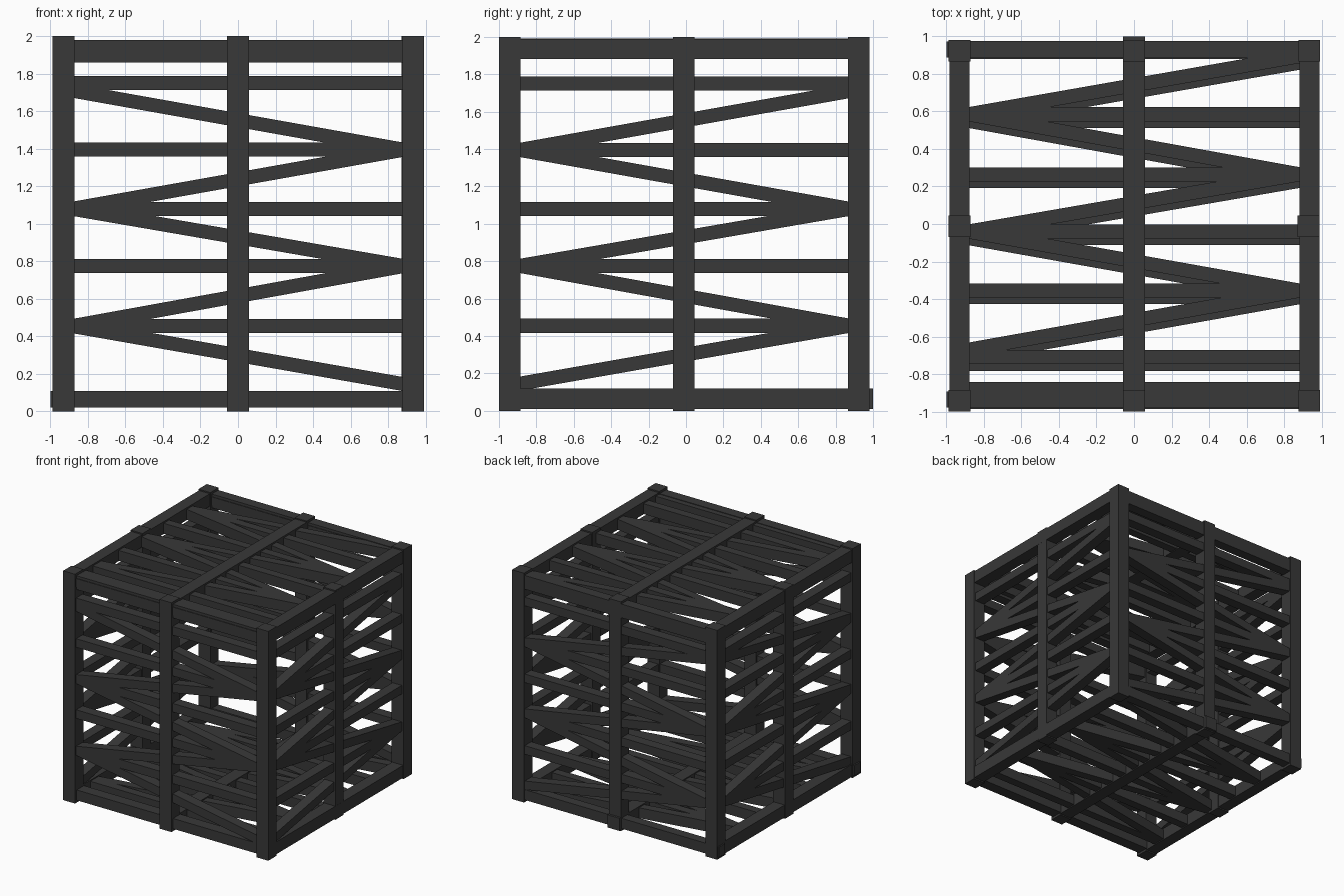
import bpy
import bmesh
from mathutils import Vector

if "Cube" in bpy.data.objects:
    bpy.data.objects.remove(bpy.data.objects["Cube"])

dark = bpy.data.materials.new("dark_steel")
dark.diffuse_color = (0.04, 0.04, 0.04, 1)
dark.use_nodes = True
dark.node_tree.nodes["Principled BSDF"].inputs["Base Color"].default_value = dark.diffuse_color


def beam(bm, a, b, s, t):
    """Straight bar from a to b; s and t are the half cross-section vectors."""
    rings = []
    for p in (a, b):
        rings.append([bm.verts.new(p + i * s + j * t)
                      for i, j in ((-1, -1), (1, -1), (1, 1), (-1, 1))])
    r0, r1 = rings
    bm.faces.new(r0)
    bm.faces.new(r1)
    for k in range(4):
        n = (k + 1) % 4
        bm.faces.new((r0[k], r0[n], r1[n], r1[k]))


def build(name, bars):
    bm = bmesh.new()
    for bar in bars:
        beam(bm, *bar)
    bmesh.ops.recalc_face_normals(bm, faces=bm.faces)
    me = bpy.data.meshes.new(name)
    bm.to_mesh(me)
    bm.free()
    me.materials.append(dark)
    ob = bpy.data.objects.new(name, me)
    bpy.context.collection.objects.link(ob)


X, Y, Z = Vector((1, 0, 0)), Vector((0, 1, 0)), Vector((0, 0, 1))
POST, RUNG, DEPTH = 0.0575, 0.0375, 0.045

# Rung heights and the zigzag (side, height), measured up a panel
RUNGS = [0.455, 0.775, 1.08, 1.395, 1.75]
ZIGZAG = [(1, 0.145), (-1, 0.455), (1, 0.775), (-1, 1.08), (1, 1.395), (-1, 1.71)]


def panel(name, origin, u, v, n, mirror=1):
    """Ladder rungs and zigzag braces: u across, v up, n out of the panel."""
    rungs = [(origin - u * 0.9 + v * h, origin + u * 0.9 + v * h, v * RUNG, n * DEPTH)
             for h in RUNGS + [1.92]]
    build(name + "_rungs", rungs)
    braces = []
    for (s0, h0), (s1, h1) in zip(ZIGZAG, ZIGZAG[1:]):
        braces.append((origin + u * (mirror * s0 * 0.885) + v * h0,
                       origin + u * (mirror * s1 * 0.885) + v * h1,
                       v * RUNG, n * DEPTH))
    build(name + "_braces", braces)


# Lattice panels on all six sides
panel("front", Y * -0.94, X, Z, Y)
panel("back", Y * 0.925, X, Z, Y)
panel("right", X * 0.93 + Y * -0.007, Y, Z, X, -1)
panel("left", X * -0.93 + Y * -0.007, Y, Z, X, -1)
panel("top", Z * 1.93 + Y * 1.04, X, -Y, Z)
panel("bottom", Z * 0.065 + Y * 1.005, X, -Y, Z)

# Corner posts and the middle posts of the four walls
corners = [(x, y) for x in (-0.93, 0.935) for y in (-0.9425, 0.9225)]
middles = [(0, -0.9425), (0, 0.9225), (-0.93, -0.012), (0.93, -0.012)]
for name, spots in (("corner_posts", corners), ("middle_posts", middles)):
    build(name, [(X * x + Y * y, X * x + Y * y + Z * 2, X * POST, Y * POST)
                 for x, y in spots])

# Long side beams and the middle beam of roof and floor
for name, z, y0, y1 in (("roof", 1.935, -0.995, 0.96), ("floor", 0.065, -0.96, 1.0)):
    build(name + "_side_beams",
          [(Vector((x, -0.94, z)), Vector((x, 0.94, z)), X * 0.053, Z * 0.054)
           for x in (-0.93, 0.935)])
    build(name + "_middle_beam",
          [(Vector((0, y0, z)), Vector((0, y1, z)), X * POST, Z * 0.055)])

# Cross beams along the front and back edges
build("edge_beams",
      [(Vector((-0.95, y, 1.92)), Vector((0.96, y, 1.92)), Y * 0.045, Z * 0.06)
       for y in (-0.935, 0.93)] +
      [(Vector((-1.0, y, 0.065)), Vector((0.97, y, 0.065)), Y * 0.042, Z * 0.045)
       for y in (-0.935, 0.93)])
